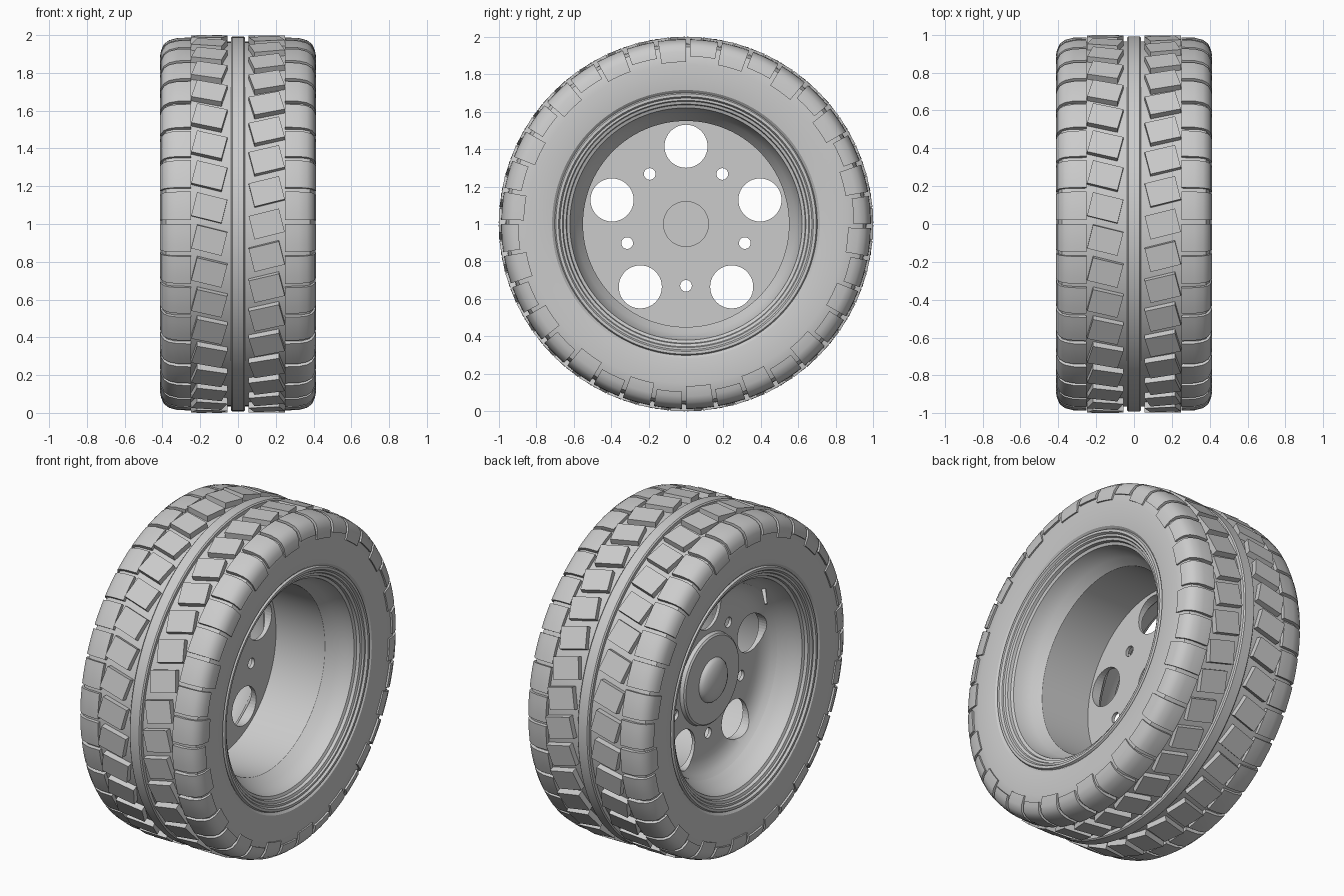
import bpy, bmesh
from math import pi, cos, sin, radians
from mathutils import Matrix, Vector

cube = bpy.data.objects.get("Cube")
if cube:
    bpy.data.objects.remove(cube)

grey = bpy.data.materials.new("plain grey")
grey.use_nodes = True
COLOUR = (0.6, 0.6, 0.6, 1)
grey.diffuse_color = COLOUR
grey.node_tree.nodes["Principled BSDF"].inputs["Base Color"].default_value = COLOUR

AXLE = Matrix.Translation((0, 0, 1))
PITCHES = 36
STEP = 2 * pi / PITCHES


def ring_point(x, r, a):
    return Vector((x, r * cos(a), r * sin(a)))


def finish(name, bm, smooth=True):
    bmesh.ops.remove_doubles(bm, verts=bm.verts, dist=1e-5)
    bmesh.ops.recalc_face_normals(bm, faces=bm.faces)
    bm.transform(AXLE)
    mesh = bpy.data.meshes.new(name)
    bm.to_mesh(mesh)
    bm.free()
    mesh.materials.append(grey)
    obj = bpy.data.objects.new(name, mesh)
    bpy.context.collection.objects.link(obj)
    if smooth:
        bpy.ops.object.select_all(action="DESELECT")
        obj.select_set(True)
        bpy.context.view_layer.objects.active = obj
        bpy.ops.object.shade_smooth_by_angle(angle=radians(30))
    return obj


def sweep(bm, profile, start=0, angle=2 * pi, steps=120, caps=False):
    """Turn a closed (x, radius) outline about the axle."""
    n = len(profile)
    rings = [[bm.verts.new(ring_point(x, r, start + angle * i / steps)) for x, r in profile]
             for i in range(steps + 1)]
    for a, b in zip(rings, rings[1:]):
        for k in range(n):
            bm.faces.new((a[k], a[(k + 1) % n], b[(k + 1) % n], b[k]))
    if caps:
        bm.faces.new(rings[0])
        bm.faces.new(rings[-1])


def lathe(name, profile):
    bm = bmesh.new()
    sweep(bm, profile)
    return finish(name, bm)


def both_sides(half):
    return half + [(-x, r) for x, r in reversed(half)]


# Tyre carcass and centre rib
lathe("tyre_carcass", both_sides([(.30, .68), (.385, .70), (.398, .715), (.404, .76), (.405, .85),
                                  (.398, .91), (.38, .945), (.34, .962), (.25, .965)]))
lathe("centre_rib", both_sides([(.037, .95), (.037, .985), (.03, .992)]))

# Slanted tread blocks, forming a V across the rib
for side, label in ((1, "left"), (-1, "right")):
    bm = bmesh.new()
    for i in range(PITCHES):
        spin = Matrix.Rotation((i + (.5 if side < 0 else 0)) * STEP, 4, "X")
        slant = Matrix.Rotation(side * radians(14), 4, "Z")
        place = spin @ Matrix.Translation((side * .152, 0, .972)) @ slant
        bmesh.ops.create_cube(bm, size=1, matrix=place @ Matrix.Diagonal((.165, .128, .05, 1)))
    finish(label + "_tread_blocks", bm, False)

    # Shoulder blocks wrap over the edge, alternating long and short
    bm = bmesh.new()
    for i in range(PITCHES):
        foot = .865 if i % 2 else .895
        outline = [(.25, .95), (.25, .987), (.32, .985), (.365, .973), (.392, .953),
                   (.407, .92), (.412, foot), (.395, foot), (.37, .93)]
        sweep(bm, [(side * x, r) for x, r in outline], i * STEP, STEP * .87, 4, True)
    finish(label + "_shoulder_blocks", bm)

# Wheel rim: beaded lips and a flared barrel
lathe("wheel_rim", both_sides([(.34, .69), (.385, .702), (.398, .695), (.398, .68), (.385, .672),
                               (.385, .66), (.375, .655), (.37, .64), (.352, .636), (.345, .62),
                               (.30, .61), (.25, .585), (.2, .55)])
      )

# Wheel disc: flat inside, dished outside with a hub flange and dome
dome = [(-.178 - .05 * sin(t * pi / 12), .13 * cos(t * pi / 12)) for t in range(7)]
disc = lathe("wheel_disc", [(-.155, 0), (-.155, .12), (-.13, .12), (-.13, .56), (-.22, .56),
                            (-.195, .54), (-.172, .51), (-.156, .465), (-.15, .40), (-.148, .27),
                            (-.17, .265), (-.178, .255)] + dome)

# Large windows and small bolt holes through the disc
bm = bmesh.new()
for i in range(5):
    for turn, reach, radius in ((pi / 2, .415, .115), (-pi / 2, .33, .031)):
        centre = ring_point(-.15, reach, turn + i * 2 * pi / 5)
        bmesh.ops.create_cone(bm, cap_ends=True, segments=40, radius1=radius, radius2=radius, depth=.3,
                              matrix=Matrix.Translation(centre) @ Matrix.Rotation(pi / 2, 4, "Y"))
cutter = finish("hole_cutter", bm, False)
cutter.hide_render = True
cutter.hide_viewport = True
cut = disc.modifiers.new("holes", "BOOLEAN")
cut.object = cutter
cut.operation = "DIFFERENCE"
cut.solver = "EXACT"

# Valve stem on the outer side of the rim
bm = bmesh.new()
foot, tip = ring_point(-.22, .60, radians(135)), ring_point(-.29, .50, radians(135))
aim = (tip - foot).to_track_quat("Z", "Y").to_matrix().to_4x4()
bmesh.ops.create_cone(bm, cap_ends=True, segments=12, radius1=.014, radius2=.008, depth=(tip - foot).length,
                      matrix=Matrix.Translation((foot + tip) / 2) @ aim)
finish("valve_stem", bm)
